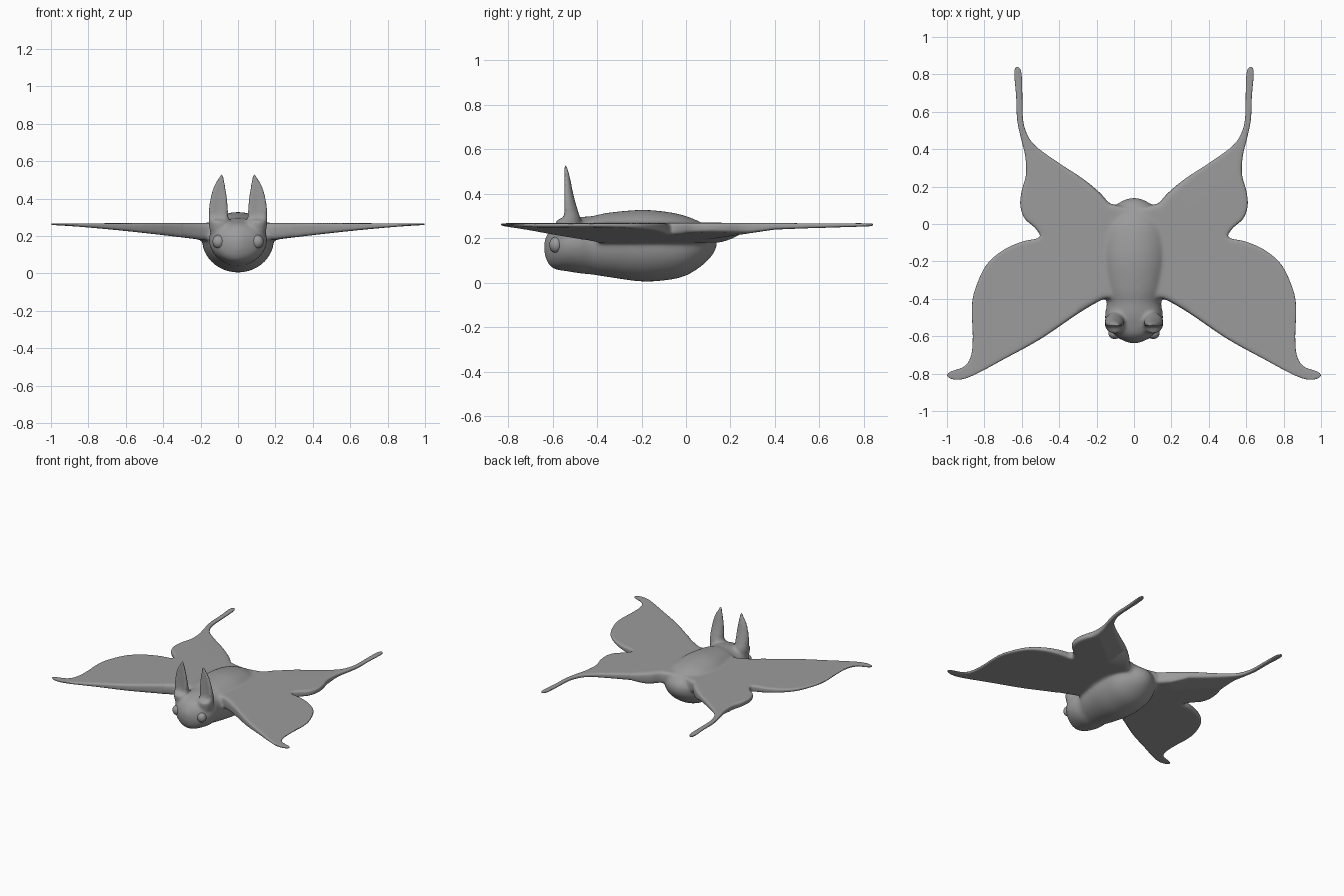
import bpy, bmesh, math
from mathutils import Vector

if "Cube" in bpy.data.objects:
    bpy.data.objects.remove(bpy.data.objects["Cube"])

grey = bpy.data.materials.new("soft_grey")
grey.diffuse_color = (0.33, 0.33, 0.33, 1)
grey.use_nodes = True
grey.node_tree.nodes["Principled BSDF"].inputs["Base Color"].default_value = grey.diffuse_color


def loft(bm, rings):
    """Skin a list of closed point rings and cap both ends."""
    vs = [[bm.verts.new(p) for p in r] for r in rings]
    n = len(vs[0])
    for a, b in zip(vs, vs[1:]):
        for i in range(n):
            j = (i + 1) % n
            bm.faces.new((a[i], a[j], b[j], b[i]))
    bm.faces.new(vs[0])
    bm.faces.new(vs[-1][::-1])


def spline(pts, steps, closed):
    """Catmull-Rom through points of any dimension."""
    n, out = len(pts), []
    for i in range(n if closed else n - 1):
        ids = [i - 1, i, i + 1, i + 2]
        p = [pts[k % n] if closed else pts[min(max(k, 0), n - 1)] for k in ids]
        for s in range(steps):
            t = s / steps
            out.append([0.5 * (2 * b + (c - a) * t + (2 * a - 5 * b + 4 * c - d) * t * t
                               + (3 * b - a - 3 * c + d) * t ** 3)
                        for a, b, c, d in zip(*p)])
    if not closed:
        out.append(list(pts[-1]))
    return out


def finish(bm, name):
    me = bpy.data.meshes.new(name)
    bmesh.ops.recalc_face_normals(bm, faces=bm.faces[:])
    for f in bm.faces:
        f.smooth = True
    bm.to_mesh(me)
    bm.free()
    me.materials.append(grey)
    ob = bpy.data.objects.new(name, me)
    bpy.context.collection.objects.link(ob)
    return ob


bm = bmesh.new()

# Head and torso: y, half width, bottom z, top z
body = [(-.638, .02, .13, .19), (-.62, .065, .085, .225), (-.59, .115, .06, .26),
        (-.54, .15, .052, .28), (-.48, .155, .042, .295), (-.42, .145, .036, .30),
        (-.35, .165, .025, .315), (-.2, .19, .005, .328), (-.08, .19, .012, .318),
        (0, .175, .032, .30), (.07, .135, .075, .27), (.12, .07, .125, .235),
        (.139, .02, .165, .20)]
rings = []
for y, w, lo, hi in spline(body, 4, False):
    zc, ring = lo + (hi - lo) * .55, []
    for k in range(40):
        a = math.tau * k / 40
        s = math.sin(a)
        ring.append((w * math.cos(a), y, zc + s * (hi - zc if s > 0 else zc - lo)))
    rings.append(ring)
loft(bm, rings)

# Wing outline for one side: leading edge, tip, notch, tail streamer, root
outline = [(.17, -.405), (.3, -.48), (.5, -.615), (.7, -.725), (.85, -.805), (.93, -.832),
           (.985, -.825), (1, -.805), (.975, -.787), (.905, -.76), (.87, -.70), (.862, -.6),
           (.867, -.45), (.85, -.35), (.79, -.22), (.7, -.14), (.6, -.095), (.52, -.078),
           (.503, -.06), (.53, -.02), (.585, .03), (.608, .1), (.6, .18), (.578, .26),
           (.581, .36), (.605, .46), (.625, .56), (.63, .68), (.64, .8), (.634, .837),
           (.615, .838), (.601, .8), (.597, .68), (.595, .58), (.58, .5), (.53, .42),
           (.4, .325), (.27, .24), (.18, .165), (.13, .11), (.09, .1), (0, .04),
           (0, -.3), (.1, -.39)]
edge = [Vector(p) for p in spline(outline, 5, True)]
inward = []
for i, p in enumerate(edge):
    t = (edge[(i + 1) % len(edge)] - edge[i - 1]).normalized()
    inward.append(Vector((-t.y, t.x)))
for side in (1, -1):
    rings = []
    for inset, z in ((.011, .27), (.003, .262), (0, .245), (0, .21), (.003, .192), (.011, .18)):
        pts = [p + n * inset for p, n in zip(edge, inward)]
        rings.append([(side * p.x, p.y, z) for p in pts])
    loft(bm, rings)

# Ears: z, centre x, half width, centre y, half depth; the front is scooped
ear = [(.22, .098, .052, -.53, .05), (.28, .104, .055, -.53, .058), (.34, .105, .051, -.533, .042),
       (.40, .103, .045, -.537, .03), (.46, .099, .032, -.54, .021), (.505, .091, .016, -.543, .013),
       (.532, .086, .005, -.545, .006)]
for side in (1, -1):
    rings = []
    for z, cx, w, cy, d in spline(ear, 4, False):
        ring = []
        for k in range(24):
            a = math.tau * k / 24
            s, c = math.sin(a), math.cos(a)
            scoop = .75 * (1 - c * c) if s < 0 and z > .28 else 0
            ring.append((side * (cx + w * c), cy + d * s + d * scoop, z))
        rings.append(ring)
    loft(bm, rings)

# Fuse the parts into one skin
rough = finish(bm, "rough_body")
mod = rough.modifiers.new("fuse", 'REMESH')
mod.mode = 'VOXEL'
mod.voxel_size = .008
mod.use_smooth_shade = True
fused = bpy.data.meshes.new_from_object(
    rough.evaluated_get(bpy.context.evaluated_depsgraph_get()))
bm = bmesh.new()
bm.from_mesh(fused)
bpy.data.objects.remove(rough)
bpy.data.meshes.remove(fused)

# Soften the skin, most of all where the wings and ears meet the body
for rounds, reach in ((2, 2), (10, .3)):
    soft = [v for v in bm.verts if abs(v.co.x) < reach and v.co.z < (.6 if reach > 1 else .33)]
    for _ in range(rounds):
        bmesh.ops.smooth_vert(bm, verts=soft, factor=.5,
                              use_axis_x=True, use_axis_y=True, use_axis_z=True)

# Thin the wings towards their tips and tail streamers
for v in bm.verts:
    x, y = abs(v.co.x), v.co.y
    if x > .2:
        u = min((x - .2) / .8, 1)
        thick = .1 + .9 * (1 - u) ** 1.3
        if y > 0:
            by_y = 1 - .68 * min(y / .4, 1) - .17 * max(0, (y - .4) / .44)
            thick = min(thick, by_y + max(0, (.3 - x) / .1) * (1 - by_y))
        v.co.z = .267 - (.267 - v.co.z) * thick
finish(bm, "winged_body")

# Eyes
for side, name in ((1, "eye_left"), (-1, "eye_right")):
    bm = bmesh.new()
    bmesh.ops.create_uvsphere(bm, u_segments=24, v_segments=14, radius=1)
    for v in bm.verts:
        v.co = Vector((side * .103 + v.co.x * .034, -.585 + v.co.y * .03, .17 + v.co.z * .036))
    finish(bm, name)
